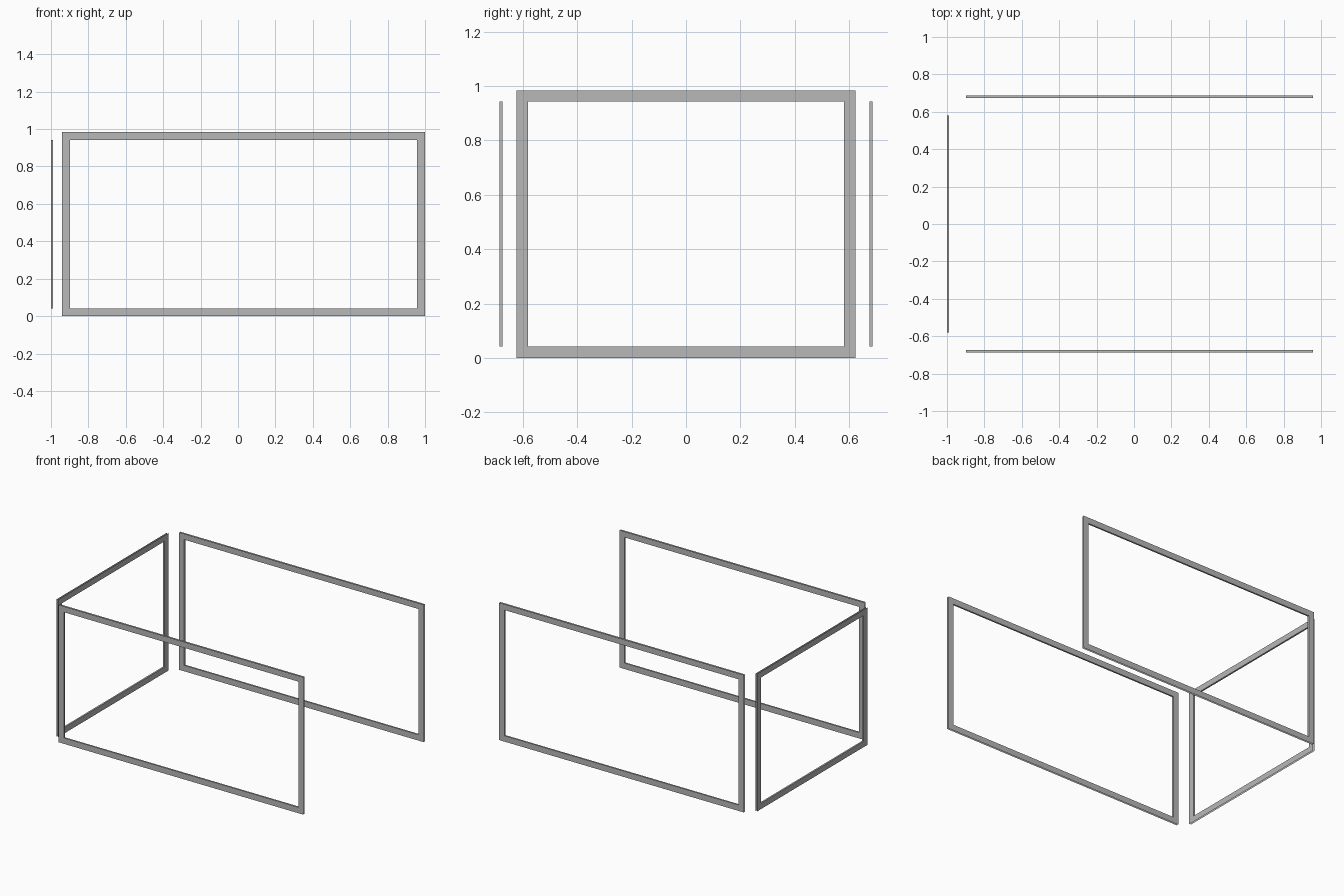
import bpy
import math

cube = bpy.data.objects.get("Cube")
if cube:
    bpy.data.objects.remove(cube, do_unlink=True)

HEIGHT = 0.984   # overall height of each frame
BORDER = 0.042   # width of the frame bars
DEPTH = 0.012    # thickness of the frame

grey = bpy.data.materials.new("mid grey")
grey.use_nodes = True
grey.diffuse_color = (0.48, 0.48, 0.48, 1)
grey.node_tree.nodes["Principled BSDF"].inputs["Base Color"].default_value = grey.diffuse_color


def frame(name, width, location, turn=0):
    """Rectangular frame: front ring, inner reveal and back ring, open outer rim."""
    def loop(inset, y):
        w, low, high = width / 2 - inset, inset, HEIGHT - inset
        return [(-w, y, low), (w, y, low), (w, y, high), (-w, y, high)]

    d = DEPTH / 2
    verts = loop(0, -d) + loop(BORDER, -d) + loop(BORDER, d) + loop(0, d)
    faces = []
    for ring in range(3):
        for i in range(4):
            a, b = ring * 4 + i, ring * 4 + (i + 1) % 4
            faces.append((a, b, b + 4, a + 4))
    mesh = bpy.data.meshes.new(name)
    mesh.from_pydata(verts, [], faces)
    mesh.materials.append(grey)
    obj = bpy.data.objects.new(name, mesh)
    obj.location = location
    obj.rotation_euler.z = turn
    bpy.context.collection.objects.link(obj)


# Two long frames facing each other, and one short frame closing the right end
frame("front_frame", 1.94, (0.03, -0.68, 0))
frame("back_frame", 1.94, (0.03, 0.68, 0), math.pi)
frame("right_end_frame", 1.246, (-0.994, 0, 0), -math.pi / 2)
